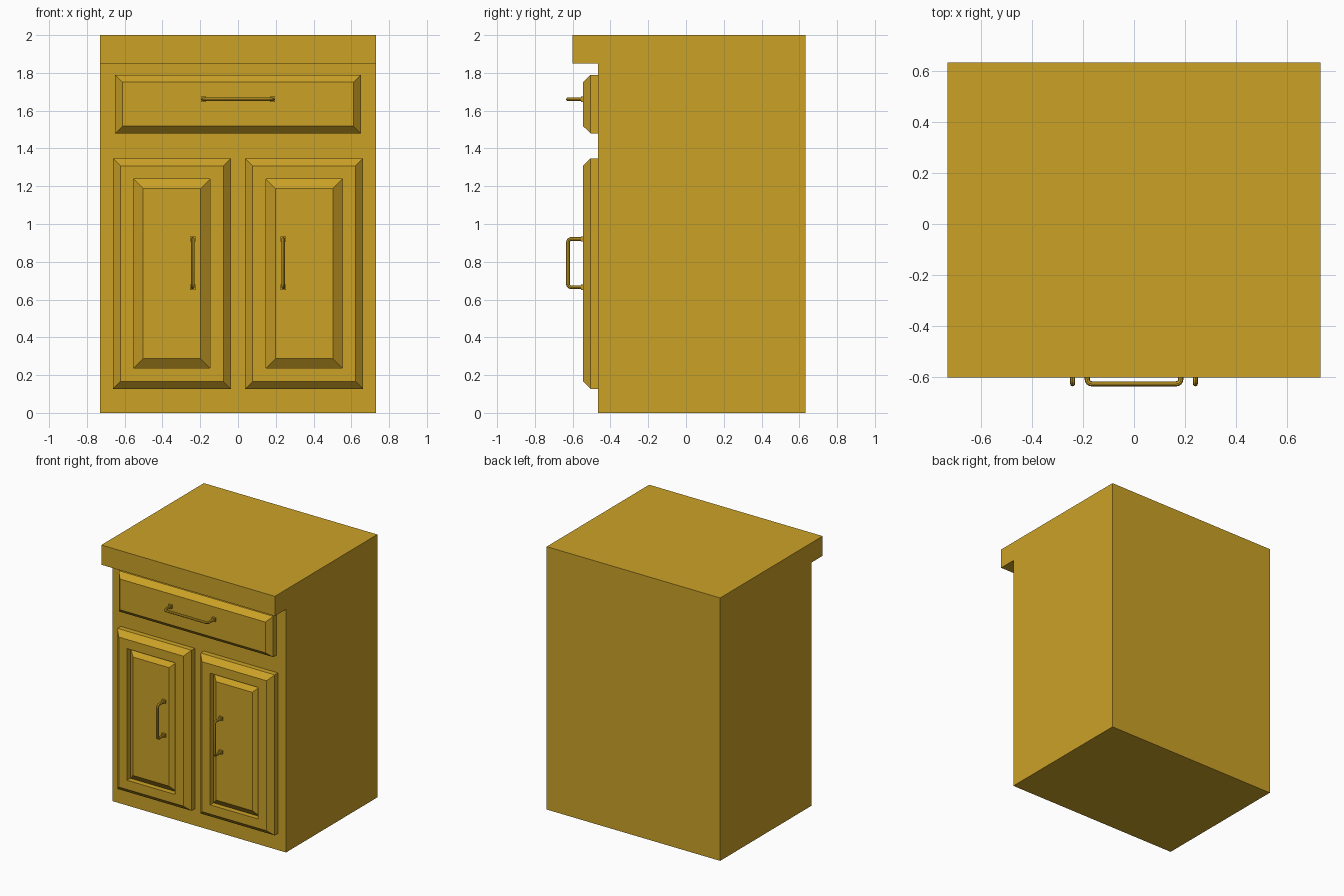
import bpy, bmesh
from math import sin, cos, pi
from mathutils import Vector

if "Cube" in bpy.data.objects:
    bpy.data.objects.remove(bpy.data.objects["Cube"])

wood = bpy.data.materials.new("golden_wood")
wood.diffuse_color = (0.6, 0.36, 0.02, 1)
wood.use_nodes = True
wood.node_tree.nodes["Principled BSDF"].inputs["Base Color"].default_value = wood.diffuse_color


def finish(name, bm):
    bmesh.ops.recalc_face_normals(bm, faces=bm.faces)
    mesh = bpy.data.meshes.new(name)
    bm.to_mesh(mesh)
    bm.free()
    mesh.materials.append(wood)
    obj = bpy.data.objects.new(name, mesh)
    bpy.context.collection.objects.link(obj)
    return obj


def panel(name, x0, x1, z0, z1, rings):
    """Closed panel made of nested rectangles; rings = (inset, y)."""
    bm = bmesh.new()
    loops = []
    for i, y in rings:
        corners = [(x0 + i, z0 + i), (x1 - i, z0 + i), (x1 - i, z1 - i), (x0 + i, z1 - i)]
        loops.append([bm.verts.new((x, y, z)) for x, z in corners])
    for a, b in zip(loops, loops[1:]):
        for k in range(4):
            n = (k + 1) % 4
            bm.faces.new((a[k], a[n], b[n], b[k]))
    bm.faces.new(loops[0])
    bm.faces.new(loops[-1])
    return finish(name, bm)


def handle(name, centre, along, half):
    """Bow handle with rounded corners and a square foot at each end."""
    out = Vector((0, -1, 0))
    reach, r = 0.08, 0.018
    centre, along = Vector(centre), Vector(along)
    side = [(half, 0.0)]
    for k in range(5):
        a = k * pi / 8
        side.append((half - r + r * cos(a), reach - r + r * sin(a)))
    path = side + [(-u, v) for u, v in reversed(side)]

    curve = bpy.data.curves.new(name, 'CURVE')
    curve.dimensions = '3D'
    curve.bevel_depth = 0.01
    curve.bevel_resolution = 2
    curve.use_fill_caps = True
    spline = curve.splines.new('POLY')
    spline.points.add(len(path) - 1)
    for p, (u, v) in zip(spline.points, path):
        p.co = (*(centre + along * u + out * v), 1)
    curve.materials.append(wood)
    obj = bpy.data.objects.new(name, curve)
    bpy.context.collection.objects.link(obj)
    bpy.ops.object.select_all(action='DESELECT')
    obj.select_set(True)
    bpy.context.view_layer.objects.active = obj
    bpy.ops.object.convert(target='MESH')
    bpy.ops.object.shade_smooth_by_angle()

    for tag, s in (("a", -1), ("b", 1)):
        c = centre + along * half * s
        w, y = 0.014, centre.y
        panel(f"{name}_foot_{tag}", c.x - w, c.x + w, c.z - w, c.z + w,
              [(0, y + 0.005), (0, y - 0.012)])


# Cabinet body with overhanging top: side profile (y, z) extruded across x
profile = [(-0.465, 0), (0.632, 0), (0.632, 2), (-0.6, 2), (-0.6, 1.85), (-0.465, 1.85)]
bm = bmesh.new()
face = bm.faces.new([bm.verts.new((-0.73, y, z)) for y, z in profile])
new = bmesh.ops.extrude_face_region(bm, geom=[face])["geom"]
bmesh.ops.translate(bm, vec=(1.46, 0, 0),
                    verts=[v for v in new if isinstance(v, bmesh.types.BMVert)])
finish("cabinet_body", bm)

# Drawer front with chamfered rim
back, mid, front = -0.46, -0.505, -0.545
panel("drawer_front", -0.65, 0.65, 1.48, 1.79, [(0, back), (0, mid), (0.038, front)])
handle("drawer_handle", (0, front, 1.66), (1, 0, 0), 0.183)

# Doors: chamfered frame, stepped groove, raised centre panel
door_rings = [(0, back), (0, mid), (0.04, front), (0.11, front), (0.11, mid), (0.16, front)]
for label, s in (("left", -1), ("right", 1)):
    x0, x1 = sorted((0.038 * s, 0.662 * s))
    panel(f"{label}_door", x0, x1, 0.127, 1.348, door_rings)
    handle(f"{label}_door_handle", (0.24 * s, front, 0.793), (0, 0, 1), 0.128)
